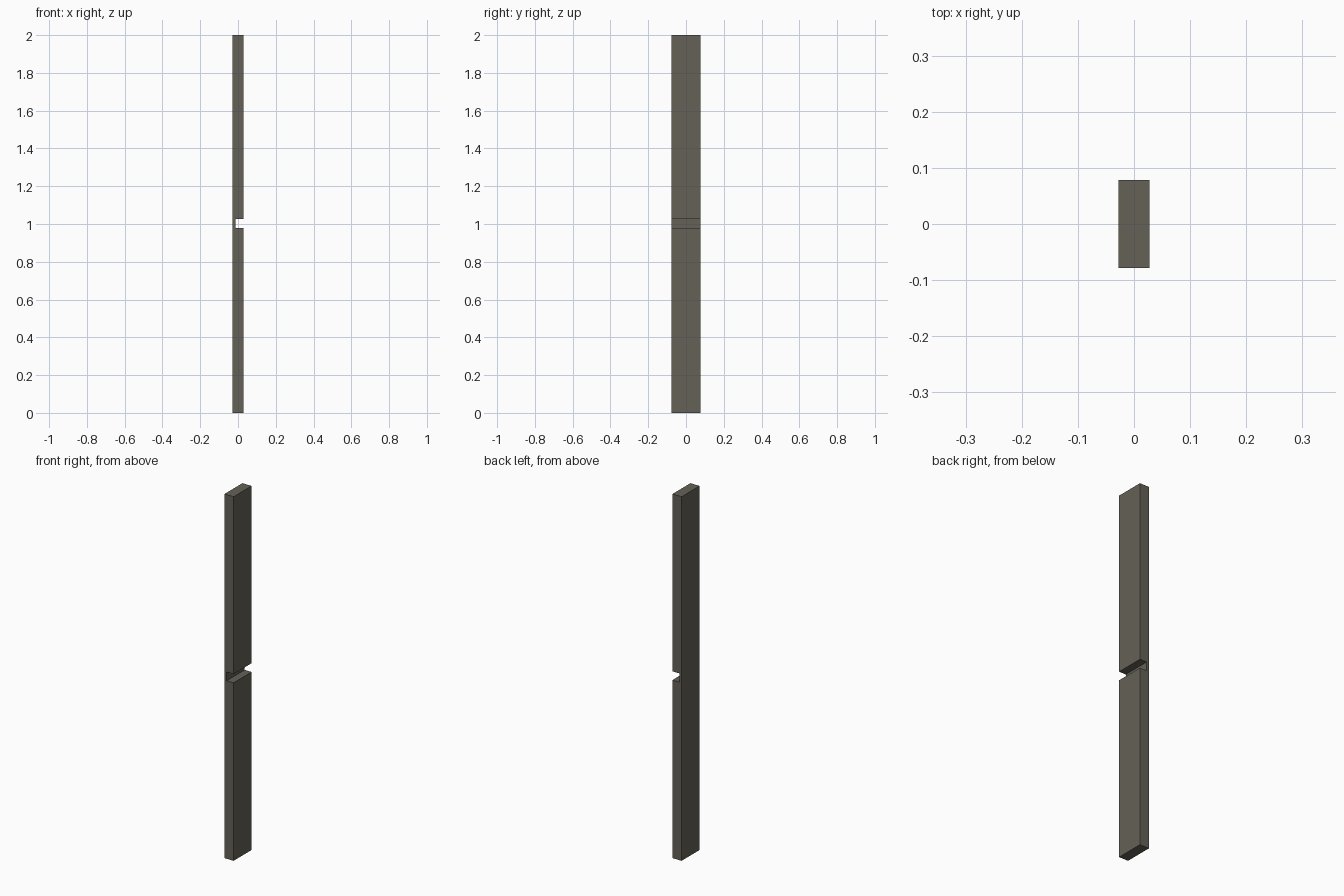
import bpy, bmesh

if "Cube" in bpy.data.objects:
    bpy.data.objects.remove(bpy.data.objects["Cube"])

HALF_X, HALF_Y, HEIGHT = 0.028, 0.078, 2.0
NOTCH_X, NOTCH_LOW, NOTCH_HIGH = -0.014, 0.978, 1.026

# Side profile (x, z) of the plank with its square notch
profile = [(-HALF_X, 0), (HALF_X, 0), (HALF_X, NOTCH_LOW), (NOTCH_X, NOTCH_LOW),
           (NOTCH_X, NOTCH_HIGH), (HALF_X, NOTCH_HIGH), (HALF_X, HEIGHT), (-HALF_X, HEIGHT)]

# Extrude the profile across the plank width
bm = bmesh.new()
face = bm.faces.new([bm.verts.new((x, -HALF_Y, z)) for x, z in profile])
result = bmesh.ops.extrude_face_region(bm, geom=[face], use_keep_orig=True)
moved = [v for v in result["geom"] if isinstance(v, bmesh.types.BMVert)]
bmesh.ops.translate(bm, verts=moved, vec=(0, 2 * HALF_Y, 0))
bmesh.ops.recalc_face_normals(bm, faces=bm.faces)

mesh = bpy.data.meshes.new("notched_plank")
bm.to_mesh(mesh)
bm.free()
plank = bpy.data.objects.new("notched_plank", mesh)
bpy.context.collection.objects.link(plank)

# Dark weathered wood colour
wood = bpy.data.materials.new("dark_wood")
wood.diffuse_color = (0.13, 0.12, 0.095, 1)
wood.use_nodes = True
wood.node_tree.nodes["Principled BSDF"].inputs["Base Color"].default_value = wood.diffuse_color
mesh.materials.append(wood)
